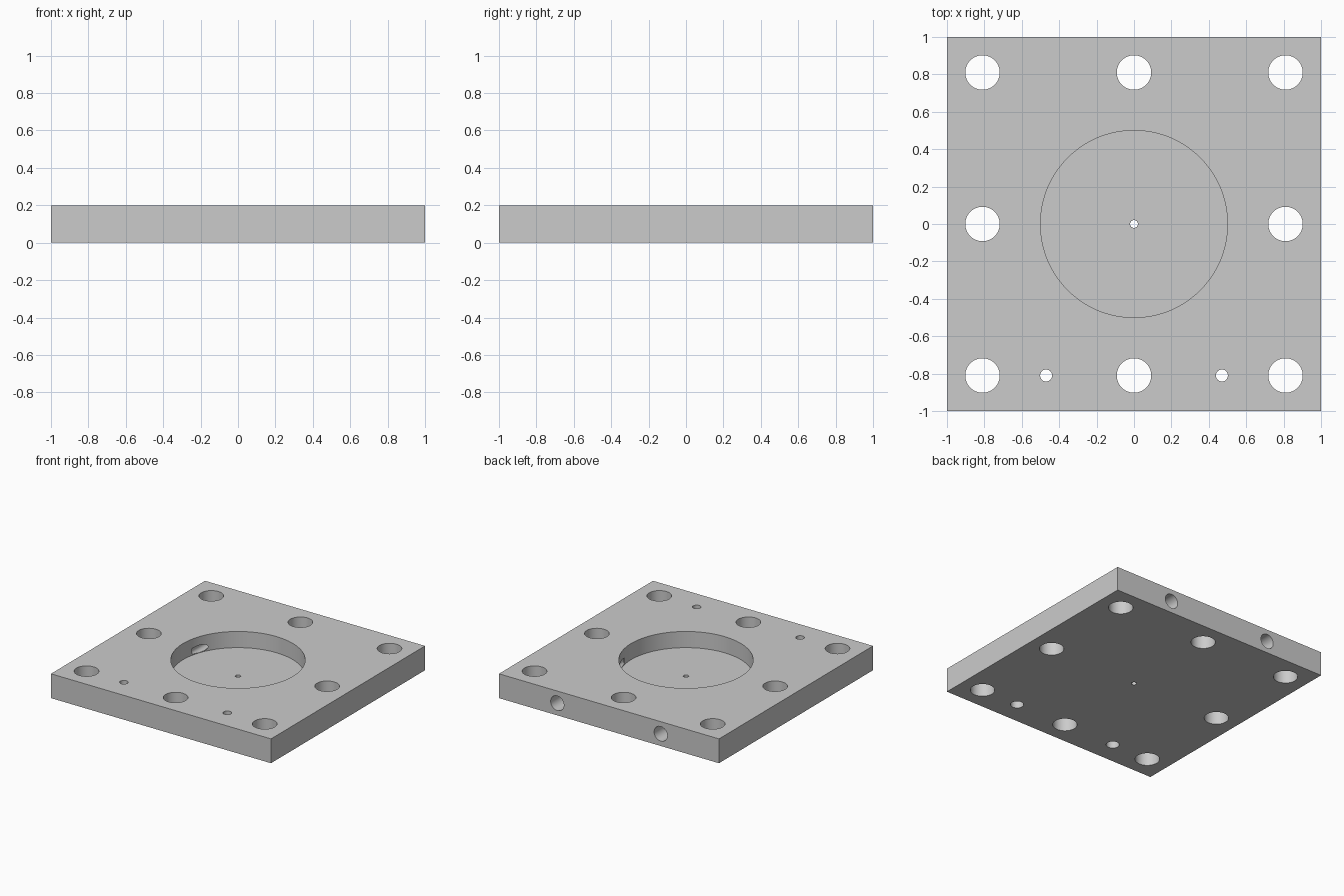
import bpy, bmesh, math
from mathutils import Matrix

if "Cube" in bpy.data.objects:
    bpy.data.objects.remove(bpy.data.objects["Cube"], do_unlink=True)

GREY = (0.6, 0.6, 0.6, 1.0)
steel = bpy.data.materials.new("plain grey")
steel.use_nodes = True
steel.diffuse_color = GREY
steel.node_tree.nodes["Principled BSDF"].inputs["Base Color"].default_value = GREY

THICK = 0.2
BOLT = 0.81      # bolt grid spacing
PORT_X = 0.47    # offset of the pins and side ports


def make_object(name, bm):
    mesh = bpy.data.meshes.new(name)
    bm.to_mesh(mesh)
    bm.free()
    mesh.materials.append(steel)
    obj = bpy.data.objects.new(name, mesh)
    bpy.context.collection.objects.link(obj)
    return obj


def drill_z(bm, x, y, radius, low, high, sides=64):
    """Vertical cylinder between two heights."""
    bmesh.ops.create_cone(bm, cap_ends=True, segments=sides, radius1=radius, radius2=radius,
                          depth=high - low, matrix=Matrix.Translation((x, y, (low + high) / 2)))


def drill_y(bm, x, radius, start, end, sides=48):
    """Cylinder along y at mid thickness."""
    place = Matrix.Translation((x, (start + end) / 2, THICK / 2)) @ Matrix.Rotation(math.pi / 2, 4, "X")
    bmesh.ops.create_cone(bm, cap_ends=True, segments=sides, radius1=radius, radius2=radius,
                          depth=end - start, matrix=place)


# Square plate
bm = bmesh.new()
bmesh.ops.create_cube(bm, size=1, matrix=Matrix.Translation((0, 0, THICK / 2))
                      @ Matrix.Diagonal((2, 2, THICK, 1)))
plate = make_object("mounting_plate", bm)

# Wide cuts: round pocket, bolt holes, counterbores below, ports in the back
wide = bmesh.new()
drill_z(wide, 0, 0, 0.5, 0.067, 0.3, 128)
for i in (-1, 0, 1):
    for j in (-1, 0, 1):
        if i or j:
            drill_z(wide, i * BOLT, j * BOLT, 0.092, -0.1, 0.3)
for side in (-1, 1):
    drill_z(wide, side * PORT_X, -BOLT, 0.05, -0.1, 0.1)
    drill_y(wide, side * PORT_X, 0.06, 0.7, 1.1)

# Narrow cuts: centre hole, pin holes, bores from the ports to the pocket
narrow = bmesh.new()
drill_z(narrow, 0, 0, 0.021, -0.1, 0.3, 32)
for side in (-1, 1):
    drill_z(narrow, side * PORT_X, -BOLT, 0.032, -0.1, 0.3, 48)
    drill_y(narrow, side * PORT_X, 0.03, 0.1, 0.8)

bpy.ops.object.select_all(action="DESELECT")
bpy.context.view_layer.objects.active = plate
plate.select_set(True)
for name, shape in (("wide_cutter", wide), ("narrow_cutter", narrow)):
    cutter = make_object(name, shape)
    cutter.hide_render = True
    cut = plate.modifiers.new(name, "BOOLEAN")
    cut.operation = "DIFFERENCE"
    cut.solver = "EXACT"
    cut.object = cutter
    bpy.ops.object.modifier_apply(modifier=cut.name)
    bpy.data.objects.remove(cutter, do_unlink=True)

bpy.ops.object.shade_smooth_by_angle(angle=math.radians(30))
